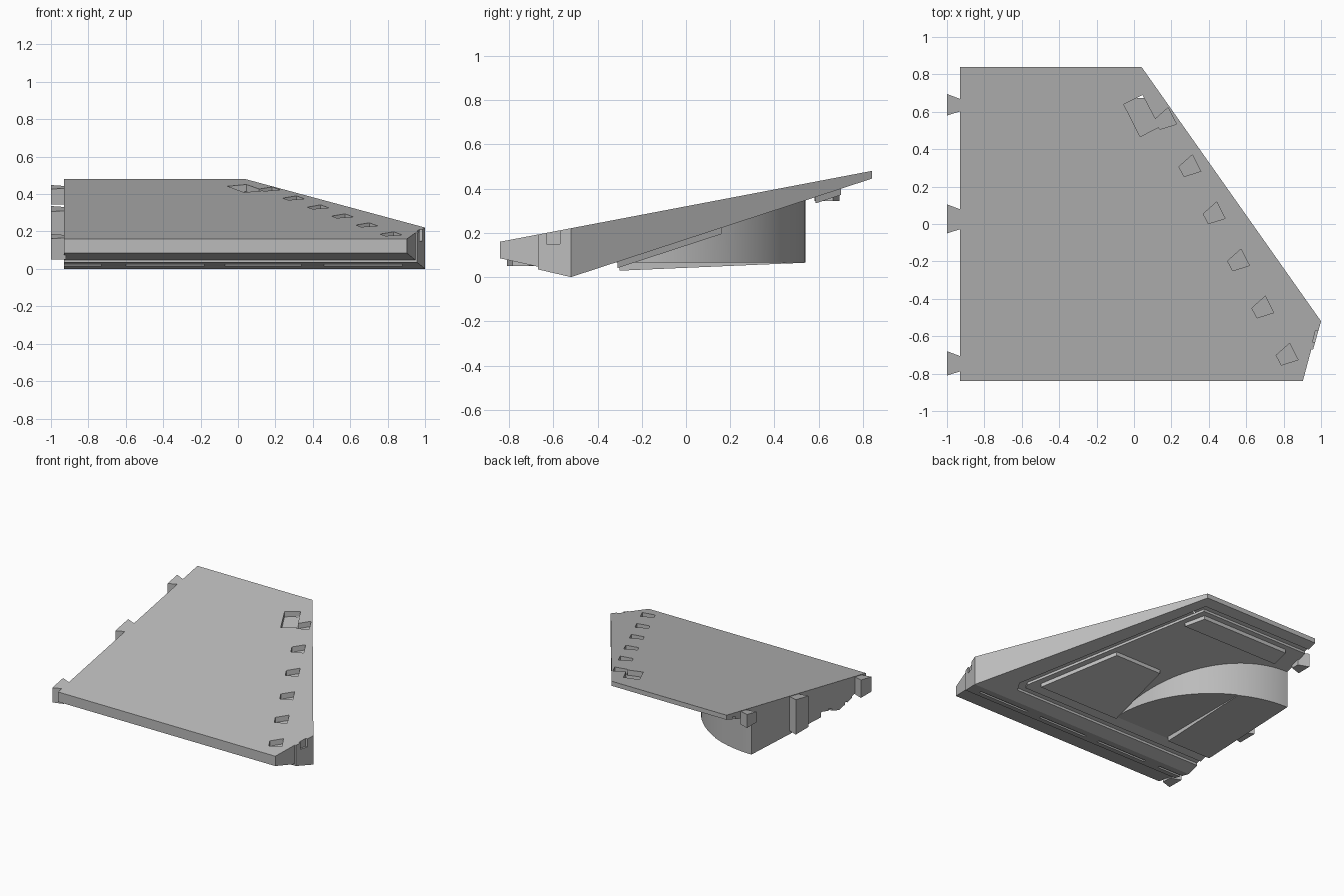
import bpy, bmesh, math
from mathutils import Vector

if "Cube" in bpy.data.objects:
    bpy.data.objects.remove(bpy.data.objects["Cube"], do_unlink=True)

grey = bpy.data.materials.new("plain_grey")
grey.use_nodes = True
COLOUR = (0.5, 0.5, 0.5, 1)
grey.diffuse_color = COLOUR
grey.node_tree.nodes["Principled BSDF"].inputs["Base Color"].default_value = COLOUR


# Sloping reference surfaces, each a height for a given y
def deck(y, d=0.0):
    return 0.16 + 0.1905 * (y + 0.84) + d


def under(y, d=0.0):
    return 0.327 * (y + 0.52) + d


def nose(y, d=0.0):
    return -0.233 * (y + 0.52) + d


def make_object(name, bm):
    bmesh.ops.recalc_face_normals(bm, faces=bm.faces[:])
    mesh = bpy.data.meshes.new(name)
    bm.to_mesh(mesh)
    bm.free()
    obj = bpy.data.objects.new(name, mesh)
    mesh.materials.append(grey)
    bpy.context.collection.objects.link(obj)
    return obj


def prism(name, outline, bottom, top):
    """Vertical prism over a plan outline between two height functions."""
    bm = bmesh.new()
    lo = [bm.verts.new((x, y, bottom(y))) for x, y in outline]
    hi = [bm.verts.new((x, y, top(y))) for x, y in outline]
    bm.faces.new(lo)
    bm.faces.new(hi)
    n = len(lo)
    for i in range(n):
        j = (i + 1) % n
        bm.faces.new((lo[i], lo[j], hi[j], hi[i]))
    return make_object(name, bm)


def rect(x0, x1, y0, y1):
    return [(x0, y0), (x1, y0), (x1, y1), (x0, y1)]


def cut(target, cutter):
    mod = target.modifiers.new("cut", "BOOLEAN")
    mod.operation = "DIFFERENCE"
    mod.solver = "EXACT"
    mod.object = cutter
    cutter.hide_render = True
    bpy.context.view_layer.objects.active = target
    bpy.ops.object.modifier_apply(modifier=mod.name)
    bpy.data.objects.remove(cutter, do_unlink=True)


# Main wedge: side profile swept across, then trimmed by the slanted edges
profile = [(-0.84, 0.16), (0.84, 0.48), (0.84, 0.445), (-0.52, 0),
           (-0.67, 0.035), (-0.67, 0.047), (-0.84, 0.085)]
bm = bmesh.new()
face = bm.faces.new([bm.verts.new((-0.93, y, z)) for y, z in profile])
swept = bmesh.ops.extrude_face_region(bm, geom=[face])["geom"]
bmesh.ops.translate(bm, vec=(2, 0, 0),
                    verts=[v for v in swept if isinstance(v, bmesh.types.BMVert)])
corner = Vector((1, -0.52, 0))
for other in (Vector((0.04, 0.84, 0)), Vector((0.91, -0.84, 0))):
    edge = other - corner
    normal = Vector((abs(edge.y), -edge.x * math.copysign(1, edge.y) * -1, 0))
    normal = Vector((edge.y, -edge.x, 0))
    if normal.x < 0:
        normal.negate()
    res = bmesh.ops.bisect_plane(bm, geom=bm.verts[:] + bm.edges[:] + bm.faces[:],
                                 plane_co=corner, plane_no=normal, clear_outer=True)
    rim = [e for e in res["geom_cut"] if isinstance(e, bmesh.types.BMEdge)]
    bmesh.ops.holes_fill(bm, edges=rim, sides=0)
body = make_object("wedge_body", bm)

# Row of angled pockets along the slanted edge, plus one large pocket
shape = [(-0.06, -0.002), (0.012, 0.062), (0.057, -0.026), (-0.032, -0.054)]
pockets = [[(0.17 + 0.13 * i + x, 0.56 - 0.252 * i + y) for x, y in shape]
           for i in range(6)]
pockets.append([(-0.055, 0.64), (0.045, 0.69), (0.135, 0.52), (0.033, 0.467)])
for outline in pockets:
    cut(body, prism("pocket_cutter", outline,
                    lambda y: deck(y, -0.04), lambda y: deck(y, 0.05)))

# Channel running round the underside
outer = [(-0.96, 0.77), (0, 0.77), (0.72, -0.37), (0.69, -0.43), (-0.96, -0.43)]
inner = [(-0.96, 0.73), (-0.02, 0.73), (0.66, -0.36), (0.65, -0.39), (-0.96, -0.39)]
cut(body, prism("channel_cutter", outer + inner[::-1],
                lambda y: under(y, -0.05), lambda y: under(y, 0.018)))

# Broken line of slots under the nose
for x0, x1 in ((-0.96, -0.73), (-0.6, -0.18), (-0.07, 0.34), (0.46, 0.88)):
    cut(body, prism("slot_cutter", rect(x0, x1, -0.615, -0.59),
                    lambda y: -0.05, lambda y: nose(y, 0.012)))

# Small notch and shallow step on the short slanted corner
cut(body, prism("notch_cutter", [(0.955, -0.63), (1.05, -0.63), (1.05, -0.57), (0.97, -0.57)],
                lambda y: 0.15, lambda y: 0.4))
cut(body, prism("step_cutter", [(0.9, -0.85), (1.05, -0.85), (1.05, -0.67), (0.948, -0.67)],
                lambda y: -0.1, lambda y: 0.4))

# Curved housing under the body, with a lower sloping slab
CX, CY, R = -0.93, -0.28, 0.82


def arc(start):
    end = math.pi / 2
    return [(CX + R * math.cos(a), CY + R * math.sin(a))
            for a in (start + (end - start) * i / 32 for i in range(33))]


housing = prism("curved_housing", [(CX, -0.32), (CX + R, -0.32)] + arc(0),
                lambda y: 0.065, lambda y: under(y, 0.02))
slab = prism("housing_slab", [(CX, -0.3), (-0.56, -0.3)] + arc(math.acos(0.37 / R)),
             lambda y: 0.03 + 0.0427 * (y - CY), lambda y: max(0.07, under(y, 0.01)))
for obj in (housing, slab):
    bpy.ops.object.select_all(action="DESELECT")
    obj.select_set(True)
    bpy.context.view_layer.objects.active = obj
    bpy.ops.object.shade_smooth_by_angle(angle=math.radians(30))

# Raised panels under the body
for name, outline in (
        ("side_panel", [(0.58, -0.31), (0.29, 0.16), (-0.1, 0.16), (-0.1, -0.31)]),
        ("rear_panel", [(0.03, 0.585), (-0.05, 0.70), (-0.78, 0.70), (-0.78, 0.585)])):
    prism(name, outline, lambda y: under(y, -0.028), lambda y: under(y, 0.01))

# Flared joining tabs on the straight side
for name, y0, y1, base in (("rear_tab", 0.58, 0.695, 0.345),
                           ("middle_tab", -0.05, 0.105, 0.07),
                           ("front_tab", -0.81, -0.68, 0.05)):
    prism(name, [(-1, y0), (-0.92, y0 + 0.025), (-0.92, y1 - 0.03), (-1, y1)],
          lambda y: base, lambda y: deck(y, -0.004))
